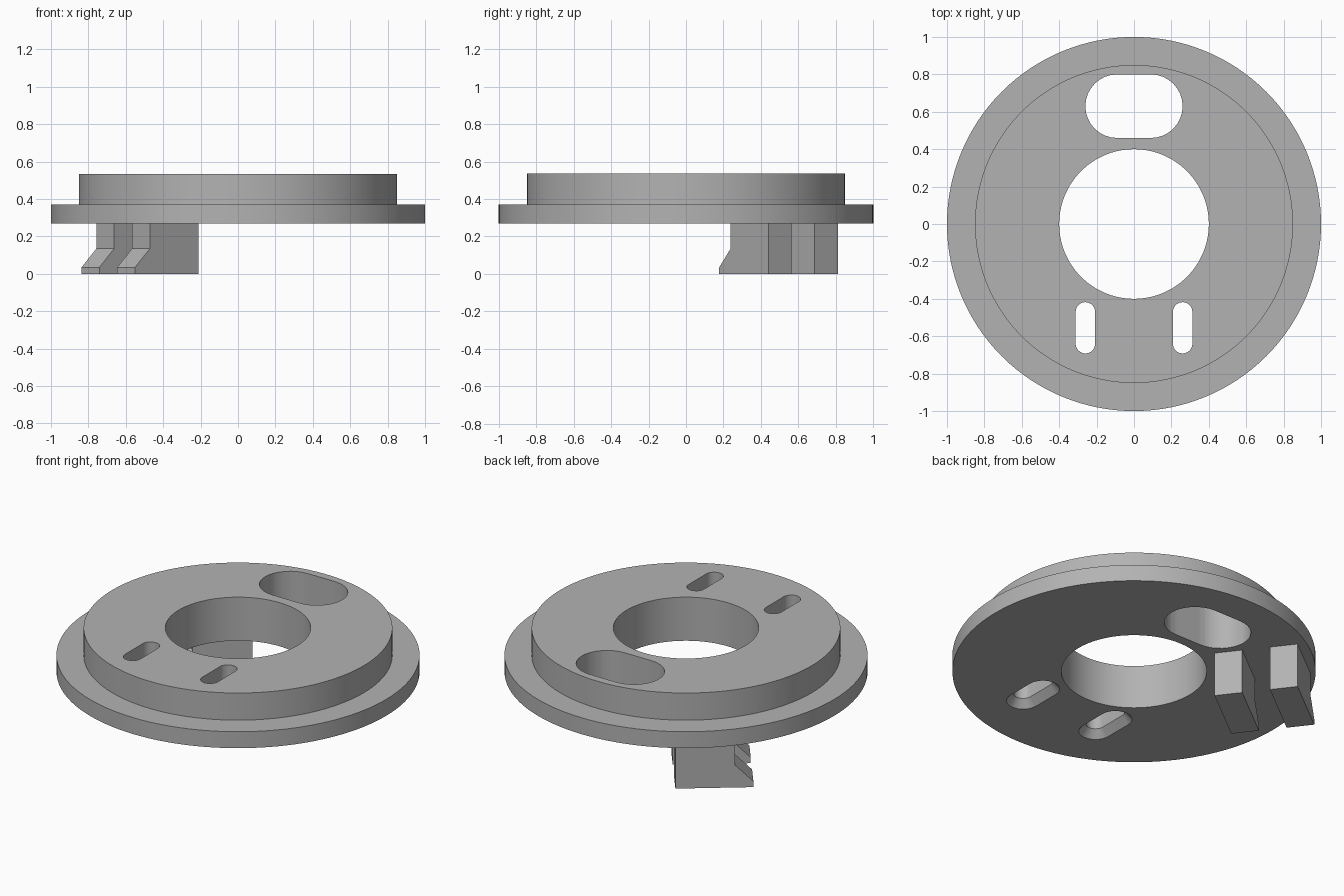
import bpy, bmesh
from math import sin, cos, pi, radians
from mathutils import Vector

cube = bpy.data.objects.get("Cube")
if cube:
    bpy.data.objects.remove(cube, do_unlink=True)

BASE, STEP, TOP = 0.27, 0.37, 0.535

grey = bpy.data.materials.new("plain_grey")
grey.use_nodes = True
colour = (0.45, 0.45, 0.45, 1)
grey.diffuse_color = colour
grey.node_tree.nodes["Principled BSDF"].inputs["Base Color"].default_value = colour


def loft(name, rings, closed=False):
    """Skin a stack of equal rings; cap the ends or join them up."""
    bm = bmesh.new()
    loops = [[bm.verts.new(p) for p in ring] for ring in rings]
    pairs = list(zip(loops, loops[1:]))
    if closed:
        pairs.append((loops[-1], loops[0]))
    else:
        bm.faces.new(loops[0])
        bm.faces.new(loops[-1])
    n = len(loops[0])
    for a, b in pairs:
        for i in range(n):
            j = (i + 1) % n
            bm.faces.new((a[i], a[j], b[j], b[i]))
    bmesh.ops.recalc_face_normals(bm, faces=bm.faces)
    mesh = bpy.data.meshes.new(name)
    bm.to_mesh(mesh)
    bm.free()
    mesh.materials.append(grey)
    obj = bpy.data.objects.new(name, mesh)
    bpy.context.collection.objects.link(obj)
    return obj


def circle(r, z, n=128):
    return [(r * cos(2 * pi * i / n), r * sin(2 * pi * i / n), z) for i in range(n)]


def stadium(cx, cy, dx, dy, r, z, n=16):
    """Rounded slot outline around two end centres at +-(dx, dy)."""
    axis = Vector((dx, dy)).normalized()
    side = Vector((-axis.y, axis.x))
    pts = []
    for s in (1, -1):
        for i in range(n + 1):
            a = pi * i / n - pi / 2
            p = Vector((cx, cy)) + s * (Vector((dx, dy)) + r * (cos(a) * axis + sin(a) * side))
            pts.append((p.x, p.y, z))
    return pts


# Stepped disc with centre hole
profile = [(0.4, BASE), (1, BASE), (1, STEP), (0.85, STEP), (0.85, TOP), (0.4, TOP)]
disc = loft("stepped_disc", [circle(r, z) for r, z in profile], closed=True)

# Large slot at the back, two countersunk slots at the front
cutters = [loft("large_slot_cutter",
                [stadium(0, 0.63, 0.09, 0, 0.17, z) for z in (BASE - 0.1, TOP + 0.1)])]
for x in (-0.26, 0.26):
    sink = [(0.132, BASE - 0.045), (0.052, BASE + 0.045), (0.052, TOP + 0.1)]
    cutters.append(loft("small_slot_cutter",
                        [stadium(x, -0.555, 0, 0.085, r, z) for r, z in sink]))

for cutter in cutters:
    mod = disc.modifiers.new("slot", 'BOOLEAN')
    mod.operation = 'DIFFERENCE'
    mod.solver = 'EXACT'
    mod.object = cutter
cut_mesh = bpy.data.meshes.new_from_object(
    disc.evaluated_get(bpy.context.evaluated_depsgraph_get()))
disc.modifiers.clear()
disc.data = cut_mesh
for cutter in cutters:
    bpy.data.objects.remove(cutter, do_unlink=True)

bpy.ops.object.select_all(action='DESELECT')
disc.select_set(True)
bpy.context.view_layer.objects.active = disc
bpy.ops.object.shade_smooth_by_angle(angle=radians(30))

# Two hooked legs, side by side underneath
along = Vector((-0.79, -0.61, 0)).normalized()
across = Vector((along.y, -along.x, 0))
WIDTH = 0.156
hook = [(0, BASE + 0.01), (0, 0), (0.43, 0), (0.43, 0.035), (0.33, 0.135), (0.33, BASE + 0.01)]
corner = Vector((-0.21, 0.44, 0))
for name, offset in (("inner_leg", 0), ("outer_leg", 2 * WIDTH)):
    loft(name, [[corner + across * (offset + w) + along * s + Vector((0, 0, z)) for s, z in hook]
                for w in (0, WIDTH)])
